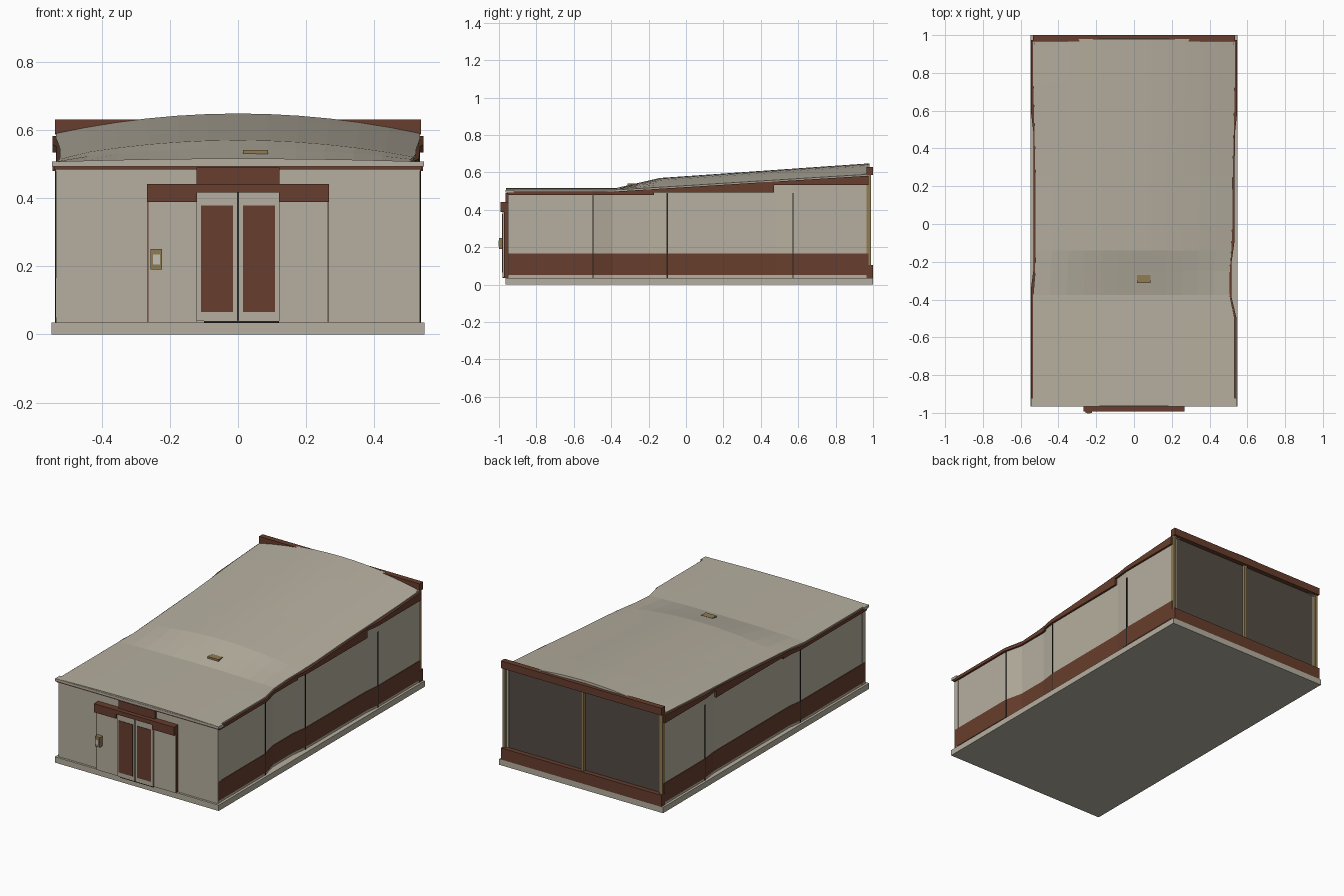
import bpy
import bmesh

old = bpy.data.objects.get("Cube")
if old:
    bpy.data.objects.remove(old, do_unlink=True)


def material(name, rgb):
    m = bpy.data.materials.new(name)
    m.use_nodes = True
    m.diffuse_color = (*rgb, 1)
    m.node_tree.nodes["Principled BSDF"].inputs["Base Color"].default_value = (*rgb, 1)
    return m


BEIGE = material("beige plaster", (0.47, 0.43, 0.35))
BROWN = material("red brown", (0.135, 0.048, 0.026))
GLASS = material("smoked glass", (0.09, 0.072, 0.06))
TAN = material("tan metal", (0.28, 0.2, 0.085))
PALE = material("pale screen", (0.55, 0.53, 0.48))
DARK = material("dark joint", (0.02, 0.018, 0.015))


def add_object(name, bm, mat):
    bmesh.ops.recalc_face_normals(bm, faces=bm.faces)
    mesh = bpy.data.meshes.new(name)
    bm.to_mesh(mesh)
    bm.free()
    mesh.materials.append(mat)
    ob = bpy.data.objects.new(name, mesh)
    bpy.context.scene.collection.objects.link(ob)
    return ob


def box(name, x, y, z, mat):
    bm = bmesh.new()
    bmesh.ops.create_cube(bm, size=1)
    for v in bm.verts:
        v.co = [a + (b - a) * (c + 0.5) for (a, b), c in zip((x, y, z), v.co)]
    return add_object(name, bm, mat)


def lerp(points, t):
    """Piecewise linear value at t along sorted (t, value) points."""
    if t <= points[0][0]:
        return points[0][1]
    for (a, p), (b, q) in zip(points, points[1:]):
        if t <= b:
            return p + (q - p) * (t - a) / (b - a)
    return points[-1][1]


# Plan outline of each side wall as (y, distance from the centre line)
LEFT = [(-0.95, 0.531), (-0.5, 0.531), (-0.39, 0.505), (-0.2, 0.505),
        (-0.1, 0.519), (0.48, 0.522), (0.57, 0.532), (0.975, 0.532)]
RIGHT = [(-0.95, 0.532), (-0.33, 0.532), (-0.24, 0.52), (0.48, 0.52),
         (0.58, 0.532), (0.975, 0.532)]
SIDES = [("left", 1, LEFT), ("right", -1, RIGHT)]

# Roof heights along the eaves and the ridge
EAVES = [(-0.965, 0.507), (-0.36, 0.507), (0.975, 0.59)]
RIDGE = [(-0.965, 0.516), (-0.375, 0.516), (-0.14, 0.57), (0.975, 0.648)]


def strip(name, side, path, y0, y1, inner, outer, low, high, mat):
    """Solid ribbon that follows a wall outline between y0 and y1."""
    ys = {y0, y1, *(y for y, _ in path), *(y for y, _ in EAVES)}
    bm = bmesh.new()
    rings = []
    for y in sorted(v for v in ys if y0 <= v <= y1):
        x = lerp(path, y)
        rings.append([bm.verts.new((side * (x + d), y, h(y)))
                      for d, h in ((inner, low), (outer, low), (outer, high), (inner, high))])
    for a, b in zip(rings, rings[1:]):
        for i in range(4):
            j = (i + 1) % 4
            bm.faces.new((a[i], a[j], b[j], b[i]))
    bm.faces.new(rings[0])
    bm.faces.new(rings[-1])
    return add_object(name, bm, mat)


def level(z):
    return lambda y: z


def under_eaves(drop):
    return lambda y: lerp(EAVES, y) - drop


# Base slab
box("base_slab", (-0.547, 0.547), (-0.965, 1), (0, 0.035), BEIGE)

# Side walls with painted base band, stepped fascia and joints
for label, side, path in SIDES:
    strip(label + "_wall", side, path, -0.95, 0.975, -0.03, 0,
          level(0.034), under_eaves(0.012), BEIGE)
    strip(label + "_wall_band", side, path, -0.948, 0.975, -0.005, 0.003,
          level(0.05), level(0.165), BROWN)
    steps = [(-0.948, -0.17, 0.48), (-0.17, 0.47, 0.492), (0.47, 0.975, 0.533)]
    for n, (y0, y1, bottom) in enumerate(steps):
        strip(f"{label}_fascia_{n + 1}", side, path, y0, y1, -0.005, 0.012,
              level(bottom), under_eaves(0.008), BROWN)
    for n, y in enumerate((-0.497, -0.1, 0.573) if side > 0 else (-0.33, 0.58)):
        strip(f"{label}_wall_joint_{n + 1}", side, path, y - 0.003, y + 0.003,
              -0.003, 0.004, level(0.036), level(0.49), DARK)

# Arched roof shell
bm = bmesh.new()
rows = []
columns = 12
roof_ys = (-0.963, -0.5, -0.375, -0.25, -0.14, 0, 0.25, 0.53, 0.75, 0.98)
for y in roof_ys:
    row = []
    for i in range(columns + 1):
        u = 2 * i / columns - 1
        x = u * (lerp(LEFT if u > 0 else RIGHT, y) + 0.002)
        e = lerp(EAVES, y)
        row.append(bm.verts.new((x, y, e + (lerp(RIDGE, y) - e) * (1 - u * u))))
    rows.append(row)
for a, b in zip(rows, rows[1:]):
    for i in range(columns):
        bm.faces.new((a[i], a[i + 1], b[i + 1], b[i]))
roof = add_object("roof", bm, BEIGE)
roof_solid = roof.modifiers.new("thickness", "SOLIDIFY")
roof_solid.thickness = 0.014
roof_solid.offset = -1
for p in roof.data.polygons:
    p.use_smooth = False

box("roof_vent", (0.015, 0.088), (-0.312, -0.27), (0.515, 0.541), TAN)

# Front wall with eaves trim
box("front_wall", (-0.533, 0.533), (-0.952, -0.92), (0.034, 0.486), BEIGE)
box("front_trim", (-0.54, 0.54), (-0.957, -0.92), (0.484, 0.493), BROWN)
box("front_eaves", (-0.546, 0.546), (-0.965, -0.92), (0.492, 0.507), BEIGE)

# Entrance surround
for label, side in (("left", 1), ("right", -1)):
    xs = sorted((side * 0.12, side * 0.264))
    box(label + "_entrance_panel", xs, (-0.972, -0.95), (0.035, 0.395), BEIGE)
    edge = sorted((side * 0.263, side * 0.266))
    box(label + "_entrance_edge", edge, (-0.973, -0.95), (0.036, 0.392), BROWN)
    # Sliding door leaf with inset panel
    xs = sorted((side * 0.002, side * 0.121))
    box(label + "_door", xs, (-0.982, -0.955), (0.04, 0.416), BEIGE)
    xs = sorted((side * 0.014, side * 0.108))
    box(label + "_door_panel", xs, (-0.985, -0.978), (0.066, 0.378), BROWN)
    # Header on each side of the doors
    xs = sorted((side * 0.12, side * 0.267))
    box(label + "_header", xs, (-0.992, -0.95), (0.389, 0.441), BROWN)
box("door_gap", (-0.003, 0.003), (-0.975, -0.955), (0.04, 0.416), DARK)
box("door_sill", (-0.1, 0.12), (-0.98, -0.95), (0.034, 0.041), DARK)
box("center_header", (-0.122, 0.122), (-0.992, -0.95), (0.416, 0.441), BROWN)
box("upper_header", (-0.122, 0.122), (-0.966, -0.95), (0.441, 0.49), BROWN)

# Entry panel beside the doors
box("entry_panel", (-0.256, -0.223), (-1, -0.97), (0.19, 0.25), TAN)
box("entry_screen", (-0.249, -0.229), (-1.002, -0.99), (0.205, 0.235), PALE)

# Glazed back wall
box("back_glass", (-0.53, 0.53), (0.95, 0.972), (0.035, 0.59), GLASS)
box("back_top_beam", (-0.536, 0.536), (0.966, 1), (0.586, 0.63), BROWN)
box("back_bottom_beam", (-0.536, 0.536), (0.966, 1), (0.035, 0.105), BROWN)
for n, x in enumerate((-0.525, 0, 0.525)):
    box(f"back_mullion_{n + 1}", (x - 0.009, x + 0.009), (0.965, 0.988), (0.1, 0.59), TAN)
